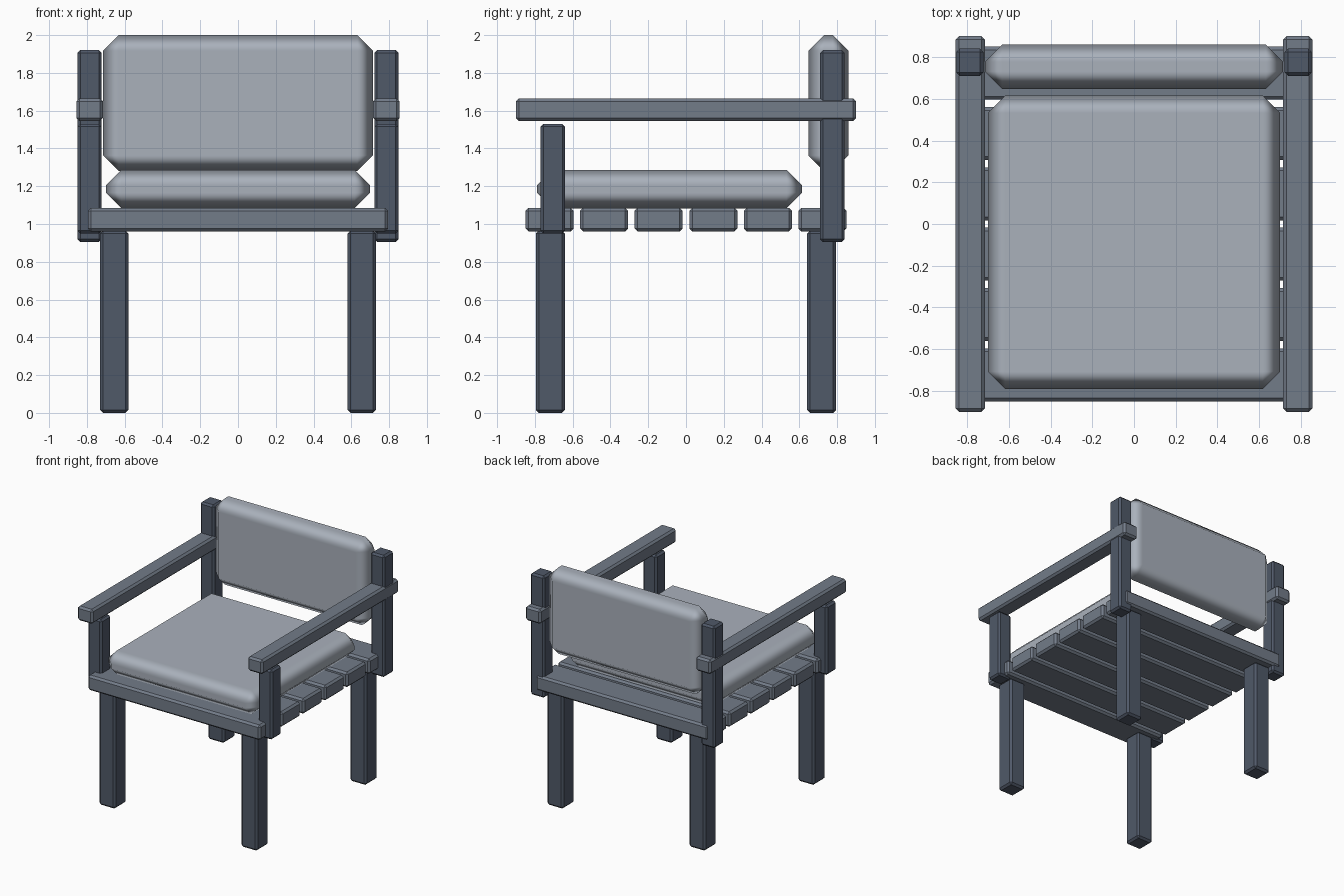
import bpy

if "Cube" in bpy.data.objects:
    bpy.data.objects.remove(bpy.data.objects["Cube"])


def material(name, rgb):
    m = bpy.data.materials.new(name)
    m.diffuse_color = (*rgb, 1)
    m.use_nodes = True
    m.node_tree.nodes["Principled BSDF"].inputs["Base Color"].default_value = m.diffuse_color
    return m


DARK = material("dark_wood", (0.08, 0.10, 0.14))
MID = material("mid_wood", (0.17, 0.20, 0.25))
CLOTH = material("cloth", (0.40, 0.44, 0.50))


def block(name, x, y, z, bevel, mat, smooth=False):
    """Chamfered box spanning the given (min, max) ranges."""
    bpy.ops.mesh.primitive_cube_add(size=1, location=[sum(r) / 2 for r in (x, y, z)])
    ob = bpy.context.object
    ob.name = name
    ob.scale = [r[1] - r[0] for r in (x, y, z)]
    bpy.ops.object.transform_apply(location=False, rotation=False, scale=True)
    ob.data.materials.append(mat)
    mod = ob.modifiers.new("chamfer", "BEVEL")
    mod.width = bevel
    mod.segments = 1
    if smooth:
        bpy.ops.object.shade_smooth()
        mod.harden_normals = True
    return ob


def pair(name, x, y, z, bevel, mat):
    """Same block on the right and left sides."""
    block(name + "_right", x, y, z, bevel, mat)
    block(name + "_left", (-x[1], -x[0]), y, z, bevel, mat)


# Legs under the seat
pair("front_leg", (0.58, 0.73), (-0.795, -0.64), (0, 0.965), 0.016, DARK)
pair("rear_leg", (0.58, 0.73), (0.64, 0.795), (0, 0.965), 0.016, DARK)

# Arm supports and back posts outside the seat
pair("arm_post", (0.722, 0.85), (-0.77, -0.64), (0.95, 1.53), 0.015, DARK)
pair("back_post", (0.722, 0.85), (0.71, 0.84), (0.905, 1.92), 0.015, DARK)

# Armrests
pair("armrest", (0.715, 0.855), (-0.9, 0.9), (1.545, 1.665), 0.016, MID)

# Seat slats
for i in range(6):
    c = -0.7225 + 0.289 * i
    block(f"seat_slat_{i + 1}", (-0.795, 0.795), (c - 0.127, c + 0.127),
          (0.96, 1.086), 0.016, MID)

# Cushions
block("seat_cushion", (-0.70, 0.70), (-0.79, 0.615), (1.083, 1.287), 0.083, CLOTH, True)
block("back_cushion", (-0.715, 0.715), (0.648, 0.86), (1.28, 2.0), 0.083, CLOTH, True)
